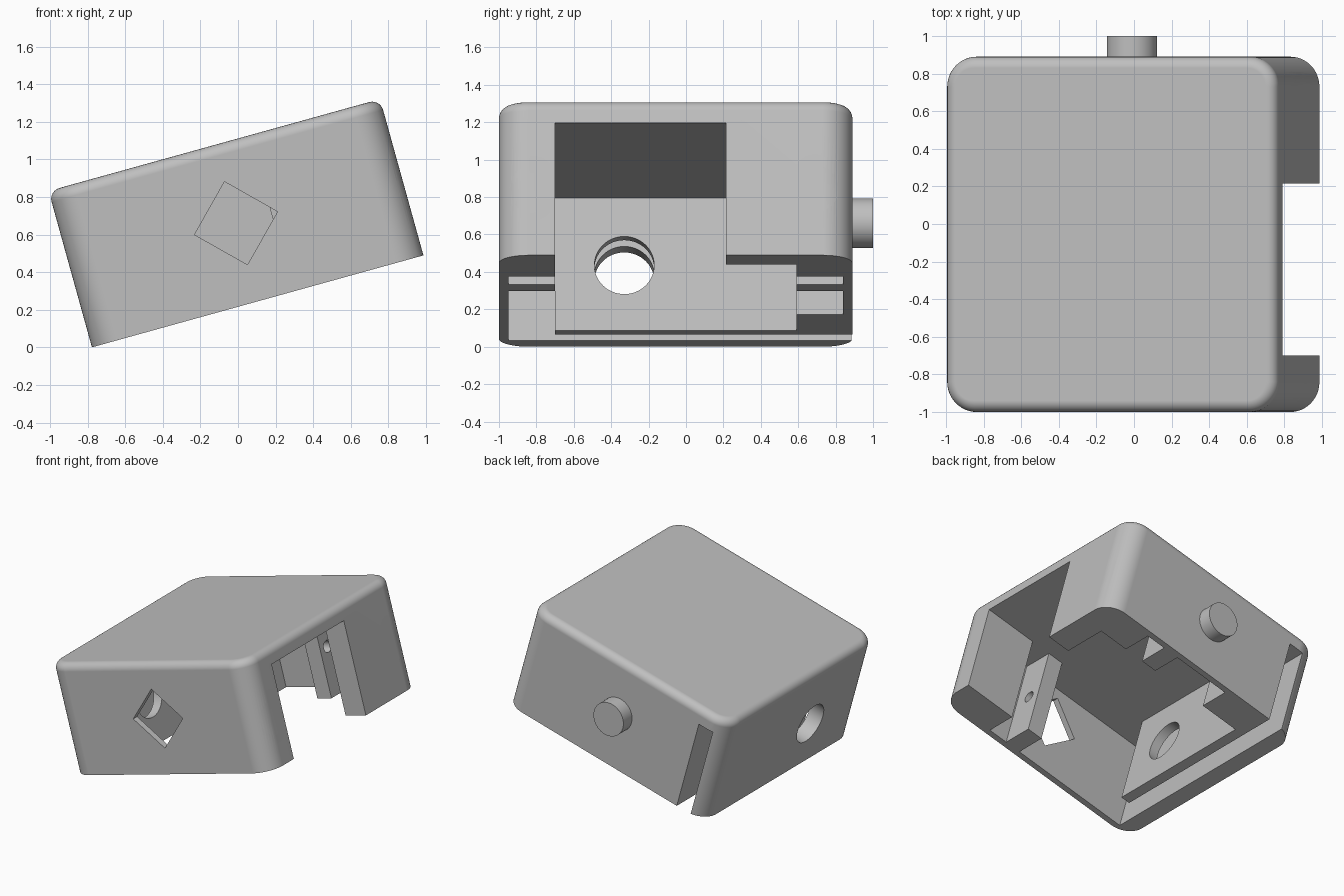
import bpy, bmesh, math
from mathutils import Matrix, Vector

cube = bpy.data.objects.get("Cube")
if cube:
    bpy.data.objects.remove(cube, do_unlink=True)

LENGTH, HEIGHT, FRONT, BACK = 1.83, 0.863, -1.0, 0.89
CEILING = 0.735
TILT = Matrix.Translation((-0.777, 0, 0)) @ Matrix.Rotation(math.radians(-15.5), 4, 'Y')

grey = bpy.data.materials.new("light grey plastic")
grey.use_nodes = True
grey.diffuse_color = (0.52, 0.52, 0.52, 1)
grey.node_tree.nodes["Principled BSDF"].inputs["Base Color"].default_value = (0.52, 0.52, 0.52, 1)


def make_object(name, bm):
    bmesh.ops.recalc_face_normals(bm, faces=bm.faces)
    mesh = bpy.data.meshes.new(name)
    bm.to_mesh(mesh)
    bm.free()
    mesh.materials.append(grey)
    obj = bpy.data.objects.new(name, mesh)
    bpy.context.collection.objects.link(obj)
    return obj


def prism(name, outline, z0, z1):
    bm = bmesh.new()
    face = bm.faces.new([bm.verts.new((x, y, z0)) for x, y in outline])
    top = bmesh.ops.extrude_face_region(bm, geom=[face])
    moved = [v for v in top["geom"] if isinstance(v, bmesh.types.BMVert)]
    bmesh.ops.translate(bm, verts=moved, vec=(0, 0, z1 - z0))
    return make_object(name, bm)


def rod(name, start, end, radius, sides=64):
    start, end = Vector(start), Vector(end)
    axis = end - start
    bm = bmesh.new()
    bmesh.ops.create_cone(bm, cap_ends=True, segments=sides, radius1=radius, radius2=radius,
                          depth=axis.length)
    turn = Vector((0, 0, 1)).rotation_difference(axis).to_matrix().to_4x4()
    bm.transform(Matrix.Translation((start + end) / 2) @ turn)
    return make_object(name, bm)


def cut(target, cutter):
    mod = target.modifiers.new("cut", 'BOOLEAN')
    mod.operation = 'DIFFERENCE'
    mod.solver = 'EXACT'
    mod.object = cutter
    bpy.context.view_layer.objects.active = target
    bpy.ops.object.modifier_apply(modifier=mod.name)
    bpy.data.objects.remove(cutter, do_unlink=True)


def finish(obj):
    obj.data.transform(TILT)
    bpy.ops.object.select_all(action='DESELECT')
    obj.select_set(True)
    bpy.context.view_layer.objects.active = obj
    bpy.ops.object.shade_smooth_by_angle(angle=math.radians(30))
    mod = obj.modifiers.new("even shading", 'WEIGHTED_NORMAL')
    mod.keep_sharp = True


# Case block with round corners and a softened top edge
bm = bmesh.new()
bmesh.ops.create_cube(bm, size=1)
bm.transform(Matrix.Translation((LENGTH / 2, (FRONT + BACK) / 2, HEIGHT / 2))
             @ Matrix.Diagonal((LENGTH, BACK - FRONT, HEIGHT, 1)))
upright = [e for e in bm.edges if abs(e.verts[0].co.z - e.verts[1].co.z) > 0.1]
bmesh.ops.bevel(bm, geom=upright, offset=0.16, segments=12, profile=0.5, affect='EDGES')
rim = [e for e in bm.edges if all(v.co.z > HEIGHT - 0.001 for v in e.verts)]
bmesh.ops.bevel(bm, geom=rim, offset=0.06, segments=6, profile=0.5, affect='EDGES')
case = make_object("case", bm)

# Cavity outline, leaving the screw bosses, ribs, corner block, inner slab and side slot
cavity = [(0.12, -0.95), (1.11, -0.95), (1.11, -0.7), (1.24, -0.7), (1.24, -0.95),
          (1.4, -0.95), (1.4, -0.7), (2, -0.7), (2, 0.215), (1.643, 0.215),
          (1.643, 0.59), (1.4, 0.59), (1.4, 0.84), (1.24, 0.84), (1.24, 0.59),
          (1.11, 0.59), (1.11, 0.84), (0.64, 0.84), (0.64, 0.59), (0.32, 0.59),
          (0.32, -0.7), (0.245, -0.7), (0.245, 1), (0.12, 1)]
cut(case, prism("cavity_cutter", cavity, -0.1, CEILING))

# Counterbored screw holes through the bosses and ribs
for y in (-0.81, 0.68):
    cut(case, rod("bore_cutter", (1.45, y, 0.37), (2, y, 0.37), 0.135))
    cut(case, rod("screw_cutter", (1.0, y, 0.37), (1.6, y, 0.37), 0.045, 32))

# Round hole through the left wall and slab, diamond window in the front
cut(case, rod("side_hole_cutter", (-0.2, -0.33, 0.363), (0.5, -0.33, 0.363), 0.16))
middle = (LENGTH / 2, HEIGHT / 2)
diamond = rod("window_cutter", (middle[0], -1.2, middle[1]), (middle[0], -0.9, middle[1]), 0.229, 4)
cut(case, diamond)
finish(case)

# Round peg on the back
finish(rod("back_peg", (middle[0], 0.86, middle[1]), (middle[0], 1.0, middle[1]), 0.133))
